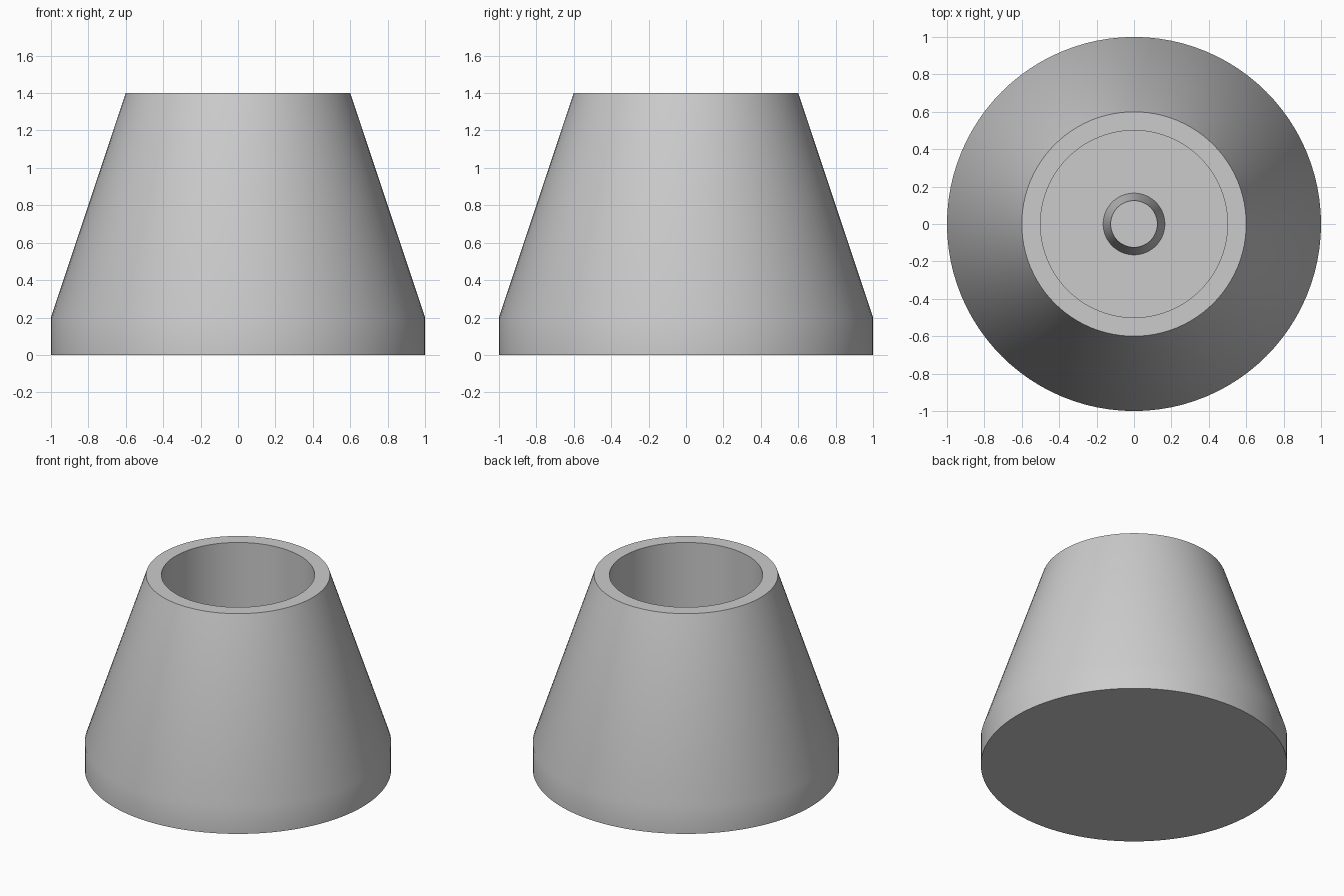
import bpy
import bmesh
from math import tau, cos, sin, radians

SEGMENTS = 96

if "Cube" in bpy.data.objects:
    bpy.data.objects.remove(bpy.data.objects["Cube"], do_unlink=True)

grey = bpy.data.materials.new("light_grey")
grey.use_nodes = True
grey.diffuse_color = (0.6, 0.6, 0.6, 1)
grey.node_tree.nodes["Principled BSDF"].inputs["Base Color"].default_value = (0.6, 0.6, 0.6, 1)


def lathe(name, profile):
    """Revolve (radius, height) points around z and cap both ends."""
    bm = bmesh.new()
    rings = []
    for r, z in profile:
        rings.append([bm.verts.new((r * cos(tau * i / SEGMENTS), r * sin(tau * i / SEGMENTS), z))
                      for i in range(SEGMENTS)])
    for low, high in zip(rings, rings[1:]):
        for i in range(SEGMENTS):
            j = (i + 1) % SEGMENTS
            bm.faces.new((low[i], low[j], high[j], high[i]))
    bm.faces.new(rings[0][::-1])
    bm.faces.new(rings[-1])
    bmesh.ops.recalc_face_normals(bm, faces=bm.faces)
    mesh = bpy.data.meshes.new(name)
    bm.to_mesh(mesh)
    bm.free()
    mesh.materials.append(grey)
    obj = bpy.data.objects.new(name, mesh)
    bpy.context.collection.objects.link(obj)
    bpy.ops.object.select_all(action='DESELECT')
    obj.select_set(True)
    bpy.context.view_layer.objects.active = obj
    bpy.ops.object.shade_smooth_by_angle(angle=radians(30))
    return obj


# Tapered outer body with a straight bore and a solid floor
FLOOR = 0.2
lathe("tapered_body", [(1, 0), (1, 0.2), (0.6, 1.4), (0.5, 1.4), (0.5, FLOOR)])

# Small tapered peg standing in the middle of the bore
lathe("centre_peg", [(0.165, FLOOR), (0.125, FLOOR + 0.4)])
